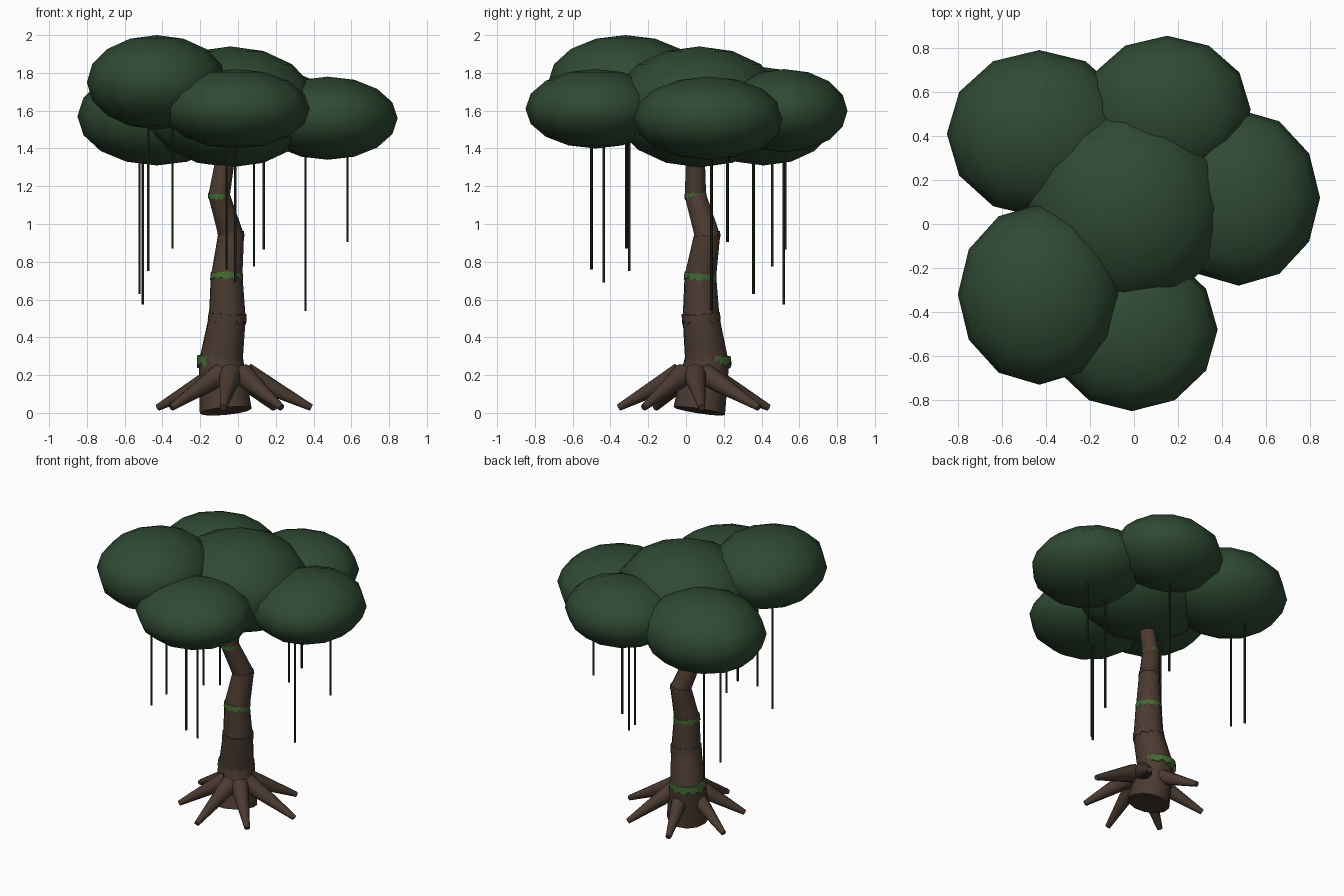
import bpy, bmesh, math, random
from mathutils import Vector

if "Cube" in bpy.data.objects:
    bpy.data.objects.remove(bpy.data.objects["Cube"])

random.seed(4)


def material(name, rgb):
    m = bpy.data.materials.new(name)
    m.diffuse_color = (*rgb, 1)
    m.use_nodes = True
    m.node_tree.nodes["Principled BSDF"].inputs["Base Color"].default_value = m.diffuse_color
    return m


BARK = material("bark", (0.07, 0.043, 0.031))
LEAF = material("leaf", (0.028, 0.068, 0.033))
MOSS = material("moss", (0.055, 0.14, 0.032))
VINE = material("vine", (0.02, 0.03, 0.014))


def cone(name, a, b, ra, rb, mat, sides=12):
    """Tapered cylinder running from point a to point b."""
    a, b = Vector(a), Vector(b)
    d = b - a
    bpy.ops.mesh.primitive_cone_add(
        vertices=sides, radius1=ra, radius2=rb, depth=d.length,
        location=(a + b) / 2, rotation=d.to_track_quat('Z', 'Y').to_euler())
    ob = bpy.context.object
    ob.name = name
    ob.data.materials.append(mat)
    bpy.ops.object.shade_smooth_by_angle(angle=math.radians(40))
    return ob


def ragged_band(name, centre, axis, radius, height, mat, n=24):
    """Closed ring around the trunk with jagged upper and lower edges."""
    bm = bmesh.new()
    rings = [[], [], [], []]
    for i in range(n):
        t = 2 * math.pi * i / n
        c, s = math.cos(t), math.sin(t)
        jag = (0.3 if i % 2 else 0.0) + random.uniform(0, 0.2)
        lo, hi = -height * (0.5 - jag), height * random.uniform(0.4, 0.5)
        for ring, r, z in zip(rings, (0.85, 1, 0.98, 0.85), (lo, lo, hi, hi)):
            ring.append(bm.verts.new((c * r * radius, s * r * radius, z)))
    for k in range(4):
        p, q = rings[k], rings[(k + 1) % 4]
        for i in range(n):
            j = (i + 1) % n
            bm.faces.new((p[i], p[j], q[j], q[i]))
    bmesh.ops.recalc_face_normals(bm, faces=bm.faces)
    me = bpy.data.meshes.new(name)
    bm.to_mesh(me)
    bm.free()
    me.materials.append(mat)
    ob = bpy.data.objects.new(name, me)
    ob.location = centre
    ob.rotation_euler = axis.to_track_quat('Z', 'Y').to_euler()
    bpy.context.collection.objects.link(ob)


# Crooked trunk: stacked tapering segments (x, y, z, radius)
path = [(-0.065, 0.07, 0.01, 0.138), (-0.09, 0.11, 0.27, 0.118),
        (-0.057, 0.08, 0.5, 0.099), (-0.06, 0.076, 0.72, 0.084),
        (-0.037, 0.112, 0.94, 0.068), (-0.1, 0.05, 1.15, 0.057),
        (-0.055, 0.05, 1.42, 0.047)]
for i in range(len(path) - 1):
    a, b = Vector(path[i][:3]), Vector(path[i + 1][:3])
    overlap = (b - a).normalized() * 0.012
    cone(f"trunk_segment_{i + 1}", a - overlap * (i > 0), b + overlap,
         path[i][3], path[i + 1][3], BARK)

# Moss and bark bands at the trunk joints
bands = [(1, "moss_band", MOSS, 0.07, 0.003, (-0.008, 0.01, 0)),
         (2, "bark_band", BARK, 0.06, 0.004, (0, 0, 0)),
         (3, "moss_band", MOSS, 0.045, 0.003, (0, 0, 0)),
         (4, "bark_band", BARK, 0.035, 0.003, (0, 0, 0)),
         (5, "moss_band", MOSS, 0.035, 0.002, (0, 0, 0))]
for i, name, mat, h, extra, shift in bands:
    axis = Vector(path[i + 1][:3]) - Vector(path[i - 1][:3])
    ragged_band(f"{name}_{i}", Vector(path[i][:3]) + Vector(shift), axis,
                path[i][3] + extra, h, mat)

# Seven spreading roots
reach = [0.42, 0.41, 0.42, 0.42, 0.38, 0.40, 0.37]
for i, r in enumerate(reach):
    t = math.radians(6 + i * 360 / 7)
    d = Vector((math.cos(t), math.sin(t), 0))
    c = Vector((-0.03, 0.04, 0))
    cone(f"root_{i + 1}", c + d * 0.07 + Vector((0, 0, 0.205)),
         c + d * r + Vector((0, 0, 0.028)), 0.062, 0.018, BARK, 10)

# Canopy: flattened low-poly spheres (centre, radii)
blobs = [("centre", (-0.04, 0.07, 1.62), (0.46, 0.46, 0.32)),
         ("front_left", (-0.43, -0.32, 1.75), (0.37, 0.41, 0.25)),
         ("front", (-0.01, -0.48, 1.61), (0.39, 0.37, 0.21)),
         ("right", (0.475, 0.12, 1.56), (0.37, 0.40, 0.22)),
         ("back", (0.15, 0.52, 1.6), (0.38, 0.335, 0.22)),
         ("back_left", (-0.43, 0.41, 1.57), (0.42, 0.38, 0.26))]
for name, loc, radii in blobs:
    bpy.ops.mesh.primitive_uv_sphere_add(segments=12, ring_count=8, radius=1,
                                         location=loc, scale=radii)
    ob = bpy.context.object
    ob.name = f"canopy_{name}"
    ob.data.materials.append(LEAF)
    bpy.ops.object.shade_smooth()

# Hanging vines (x, y, bottom z)
vines = [(-0.522, 0.357, 0.63), (-0.505, 0.517, 0.575), (-0.475, -0.30, 0.75),
         (-0.347, -0.315, 0.87), (-0.06, -0.50, 0.76), (-0.015, -0.435, 0.69),
         (0.085, 0.457, 0.775), (0.137, 0.525, 0.865), (0.357, 0.135, 0.54),
         (0.58, 0.22, 0.905)]
for i, (x, y, z) in enumerate(vines):
    cone(f"vine_{i + 1}", (x, y, z), (x, y, 1.56), 0.007, 0.007, VINE, 6)
